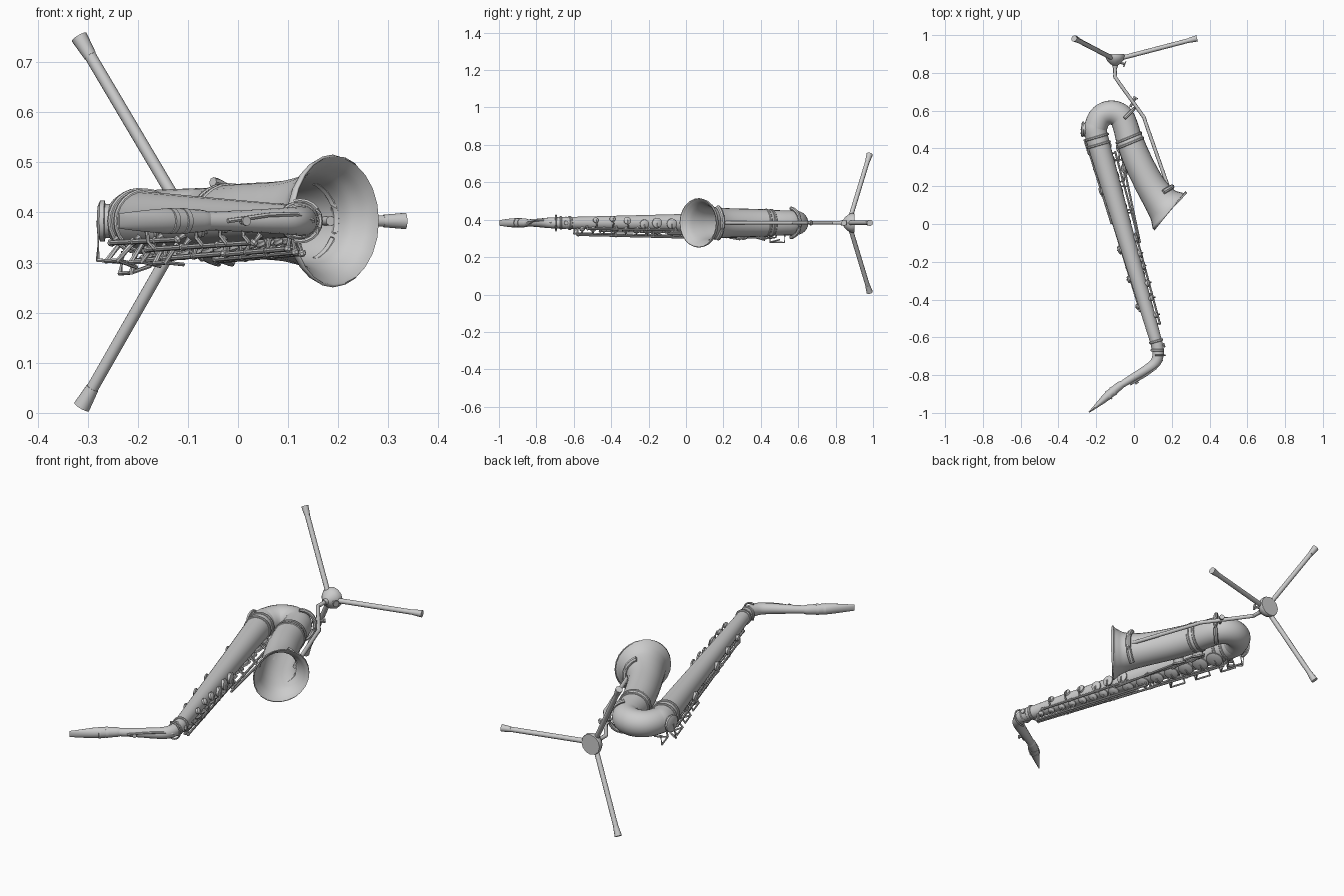
import bpy, bmesh, math
from mathutils import Vector as V

if "Cube" in bpy.data.objects:
    bpy.data.objects.remove(bpy.data.objects["Cube"])

Z = 0.383  # height of the horn's central plane


def finish(name, bm):
    bmesh.ops.recalc_face_normals(bm, faces=bm.faces)
    me = bpy.data.meshes.new(name)
    bm.to_mesh(me)
    bm.free()
    ob = bpy.data.objects.new(name, me)
    bpy.context.collection.objects.link(ob)
    return ob


def sweep(name, pts, rad, sides=8, cap=True, end_dir=None):
    """Tube along 3D points; rad is a number or a list of r or (r_side, r_up)."""
    bm = bmesh.new()
    pts = [V(p) for p in pts]
    rings = []
    for i, p in enumerate(pts):
        a, b = pts[max(i - 1, 0)], pts[min(i + 1, len(pts) - 1)]
        t = (b - a).normalized()
        if end_dir and i == len(pts) - 1:
            t = V(end_dir).normalized()
        up = V((0, 0, 1)) if abs(t.z) < 0.95 else V((0, 1, 0))
        n = t.cross(up).normalized()
        u = n.cross(t)
        r = rad[i] if isinstance(rad, list) else rad
        rs, ru = r if isinstance(r, tuple) else (r, r)
        rings.append([bm.verts.new(p + n * rs * math.cos(k * math.tau / sides)
                                   + u * ru * math.sin(k * math.tau / sides)) for k in range(sides)])
    for A, B in zip(rings, rings[1:]):
        for k in range(sides):
            j = (k + 1) % sides
            bm.faces.new((A[k], A[j], B[j], B[k]))
    if cap:
        bm.faces.new(rings[0])
        bm.faces.new(rings[-1])
    return finish(name, bm)


def lathe(name, o, axis, prof, sides=16):
    """Round part: profile of (radius, height) pairs along an axis."""
    o, ax = V(o), V(axis).normalized()
    return sweep(name, [o + ax * h for r, h in prof], [r for r, h in prof], sides, end_dir=axis)


def smooth(knots, steps=5):
    """Catmull-Rom through tuples of any length."""
    out = []
    k = [knots[0]] + knots + [knots[-1]]
    for a, b, c, d in zip(k, k[1:], k[2:], k[3:]):
        for s in range(steps):
            t = s / steps
            out.append(tuple(0.5 * (2 * q + (r - p) * t + (2 * p - 5 * q + 4 * r - w) * t * t
                                    + (3 * q - p - 3 * r + w) * t ** 3) for p, q, r, w in zip(a, b, c, d)))
    return out + [knots[-1]]


def flat_tube(name, knots, sides=20, **kw):
    s = smooth(knots)
    return sweep(name, [(p[0], p[1], Z) for p in s], [(p[2], p[-1]) for p in s], sides, **kw)


# Conical body and bow
flat_tube("body_tube", [(0.125, -0.65, 0.031), (0.0, -0.22, 0.042), (-0.11, 0.16, 0.052), (-0.197, 0.46, 0.06),
                        (-0.2, 0.52, 0.061), (-0.172, 0.572, 0.062), (-0.12, 0.59, 0.064),
                        (-0.07, 0.57, 0.066), (-0.046, 0.52, 0.067), (-0.028, 0.455, 0.069)], 24)

# Bell with a hollow flared mouth
bell = flat_tube("bell", [(-0.028, 0.455, 0.069), (0.02, 0.335, 0.073), (0.075, 0.225, 0.076), (0.115, 0.16, 0.082),
                          (0.15, 0.113, 0.093), (0.176, 0.085, 0.112), (0.191, 0.07, 0.131)], 24,
                 cap=False, end_dir=(0.78, -0.62, 0))
m = bell.modifiers.new("wall", "SOLIDIFY")
m.thickness, m.offset = 0.005, 0

# Neck and mouthpiece
flat_tube("neck", [(0.122, -0.64, 0.033), (0.128, -0.69, 0.03), (0.112, -0.735, 0.028), (0.07, -0.768, 0.025),
                   (0.0, -0.81, 0.021), (-0.1, -0.872, 0.017)], 16)
flat_tube("mouthpiece", [(-0.06, -0.847, 0.018, 0.019), (-0.08, -0.86, 0.022, 0.023), (-0.14, -0.91, 0.022, 0.025),
                         (-0.19, -0.955, 0.013, 0.021), (-0.238, -0.996, 0.003, 0.015)], 16)
for i, (x, y) in enumerate([(-0.105, -0.881), (-0.13, -0.902)]):
    lathe(f"ligature_band_{i}", (x, y, Z), (-0.77, -0.64, 0), [(0.026, 0), (0.026, 0.011)], 16)

# Body axis helpers: t runs 0 at the neck to 1 at the bow
P0, P1 = V((0.125, -0.65, Z)), V((-0.2, 0.47, Z))
D = (P1 - P0).normalized()
S = V((D.y, -D.x, 0))


def around(ang):
    a = math.radians(ang)  # 0 faces the bell, -90 faces down
    return S * math.cos(a) + V((0, 0, 1)) * math.sin(a)


def on_body(t, ang, off):
    return P0.lerp(P1, t) + around(ang) * (0.031 + 0.029 * t + off)


# Joint rings
for i, (p, d, r) in enumerate([(on_body(0.02, 0, -0.0316), D, 0.038), (on_body(0.95, 0, -0.0586), D, 0.065),
                               (on_body(0.985, 0, -0.0595), D, 0.066), (V((0.124, -0.675, Z)), V((0, 1, 0)), 0.036),
                               (V((-0.03, 0.462, Z)), V((0.38, -0.92, 0)), 0.075),
                               (V((-0.02, 0.435, Z)), V((0.38, -0.92, 0)), 0.076)]):
    lathe(f"joint_ring_{i}", p, d, [(r - 0.003, 0), (r, 0.003), (r, 0.01), (r - 0.003, 0.013)], 24)
lathe("neck_screw", (0.125, -0.65, Z), (1, 0.25, 0), [(0.006, 0), (0.006, 0.032), (0.012, 0.033), (0.012, 0.04)], 8)

# Key cups on tone holes, each with an arm reaching its hinge rod
n = 0


def key(t, ang, r, rod):
    global n
    n += 1
    lathe(f"key_cup_{n}", on_body(t, ang, -0.012), around(ang),
          [(r * .8, 0), (r * .8, .015), (r, .016), (r, .022), (r * .75, .026), (r * .2, .028)])
    sweep(f"key_arm_{n}", [on_body(t, ang, 0.016), on_body(t, (ang + rod) / 2, 0.022), on_body(t, rod, 0.022)],
          0.0045, 6)


for i in range(8):       # lower stack, growing towards the bow
    key(0.44 + i * 0.072, -68, 0.027 + i * 0.002, -105)
for i in range(7):       # upper stack
    key(0.08 + i * 0.052, -60, 0.014 + i * 0.0015, -100)
for t, a, r in [(0.14, 20, .015), (0.22, 28, .016), (0.29, 15, .02), (0.37, -8, .025), (0.43, 0, .027), (0.5, -5, .028)]:
    key(t, a, r, -35)    # bell-side keys
for t, a, r in [(0.2, 190, .016), (0.33, 185, .02), (0.47, 190, .024), (0.75, 195, .025)]:
    key(t, a, r, 230)    # outer-side keys

# Hinge rods with posts
for i, (a, b, ang, off) in enumerate([(0.05, 0.42, -100, .024), (0.42, 0.96, -105, .024), (0.06, 0.55, -82, .03),
                                      (0.1, 0.52, -35, .022), (0.5, 0.9, -38, .034), (0.18, 0.8, 230, .02),
                                      (0.06, 0.6, -70, .036), (0.6, 0.98, 215, .016)]):
    sweep(f"hinge_rod_{i}", [on_body(a, ang, off), on_body(b, ang, off)], 0.0055, 8)
    for j in range(4):
        t = a + (b - a) * j / 3
        lathe(f"rod_post_{i}_{j}", on_body(t, ang, -0.004), around(ang),
              [(.009, 0), (.005, .008), (.004, off - .002), (.008, off + .001), (.008, off + .007), (.003, off + .011)], 8)

# Wire guards over the largest low keys
for i, (t, ang) in enumerate([(0.72, -120), (0.84, -125), (0.96, -130), (1.02, -100)]):
    q = [on_body(t - .035, ang, 0), on_body(t - .035, ang, .045), on_body(t + .035, ang, .045), on_body(t + .035, ang, 0)]
    sweep(f"key_guard_{i}", q, 0.005, 6)
    sweep(f"guard_strut_{i}", [q[1], on_body(t, ang + 30, 0.035)], 0.004, 6)

# Long side rod and levers between body and bell
sweep("side_rod", [(-0.065, 0.36, 0.325), (0.032, -0.1, 0.325)], 0.0055, 8)
for i in range(4):
    t = i / 3
    a = V((-0.06, 0.34, 0.325)).lerp(V((0.027, -0.08, 0.325)), t)
    sweep(f"side_lever_{i}", [a, on_body(0.87 - t * 0.37, -30, 0)], 0.0045, 6)
for i, (x, y) in enumerate([(-0.062, 0.41), (-0.035, 0.3)]):
    lathe(f"bell_key_{i}", (x + .01, y, 0.335), (-0.45, -0.2, -0.87),
          [(.026, 0), (.026, .022), (.034, .023), (.034, .03), (.01, .034)])
    sweep(f"bell_key_arm_{i}", [(x - .01, y, 0.306), (x - .02, y - .08, 0.318)], 0.005, 6)

# Cap key on the outside of the bow
lathe("bow_cap_key", (-0.235, 0.5, Z), (-1, 0.05, 0), [(.034, 0), (.034, .03), (.041, .031), (.041, .04), (.03, .045)])
sweep("bow_cap_arm", [(-0.278, 0.5, Z), (-0.28, 0.48, 0.305), (-0.22, 0.44, 0.3)], 0.005, 6)

# Octave key running along the neck
sweep("octave_lever", [(-0.02, -0.85, Z), (0.06, -0.805, Z + .012), (0.115, -0.765, Z + .014), (0.15, -0.72, Z)], 0.005, 6)
sweep("octave_loop", [(0.124 + .041 * math.cos(k * math.tau / 20), -0.695, Z + .041 * math.sin(k * math.tau / 20))
                      for k in range(-6, 7)], 0.0045, 6)
lathe("octave_pad", (0.0, -0.815, Z), (0.5, -0.85, 0), [(.007, 0), (.007, .028), (.01, .029), (.01, .035)], 8)

# Stand: hub, bent stem, three legs
HUB = V((-0.1, 0.87, Z))
lathe("stand_hub", (-0.1, 0.9, Z), (0, -1, 0),
      [(.05, 0), (.053, .012), (.045, .032), (.03, .05), (.015, .06), (.012, .075)], 12)
s = smooth([(-0.1, 0.86, Z), (-0.1, 0.79, Z), (-0.088, 0.76, Z), (0.045, 0.575, Z), (0.062, 0.535, Z), (0.185, 0.185, Z)], 3)
sweep("stand_stem", s, 0.0095, 10)
for i, e in enumerate([(-0.317, 0.982, 0.75), (-0.312, 0.982, 0.012), (0.334, 0.983, Z)]):
    e = V(e)
    L = (e - HUB).length
    lathe(f"stand_leg_{i}", HUB, e - HUB, [(.012, .02), (.012, L - .03)], 10)
    lathe(f"leg_foot_{i}", HUB, e - HUB, [(.013, L - .045), (.017, L)], 10)
lathe("hub_screw", (-0.085, 0.86, Z), (1, -0.4, 0), [(.006, 0), (.006, .035), (.016, .036), (.016, .042)], 8)


# Cradle arms hugging the bow and the bell
def cradle(name, c, out, R, span, r):
    c, out = V(c), V(out).normalized()
    pts = [c + out * R * math.cos(math.radians(span * k / 8)) + V((0, 0, 1)) * R * math.sin(math.radians(span * k / 8))
           for k in range(-8, 9)]
    sweep(name, pts, r, 8)


cradle("bow_cradle", (-0.055, 0.555, Z), (0.7, 0.7, 0), 0.078, 85, 0.010)
cradle("bell_cradle", (0.122, 0.15, Z), (0.85, 0.5, 0), 0.092, 65, 0.013)
lathe("cradle_peg", (-0.02, 0.62, Z), (0.5, 0.86, 0), [(.007, 0), (.007, .05), (.013, .051), (.013, .06)], 8)

# Smooth shading with sharp edges kept
for ob in bpy.context.collection.objects:
    ob.select_set(True)
    bpy.context.view_layer.objects.active = ob
bpy.ops.object.shade_smooth_by_angle(angle=math.radians(40))
